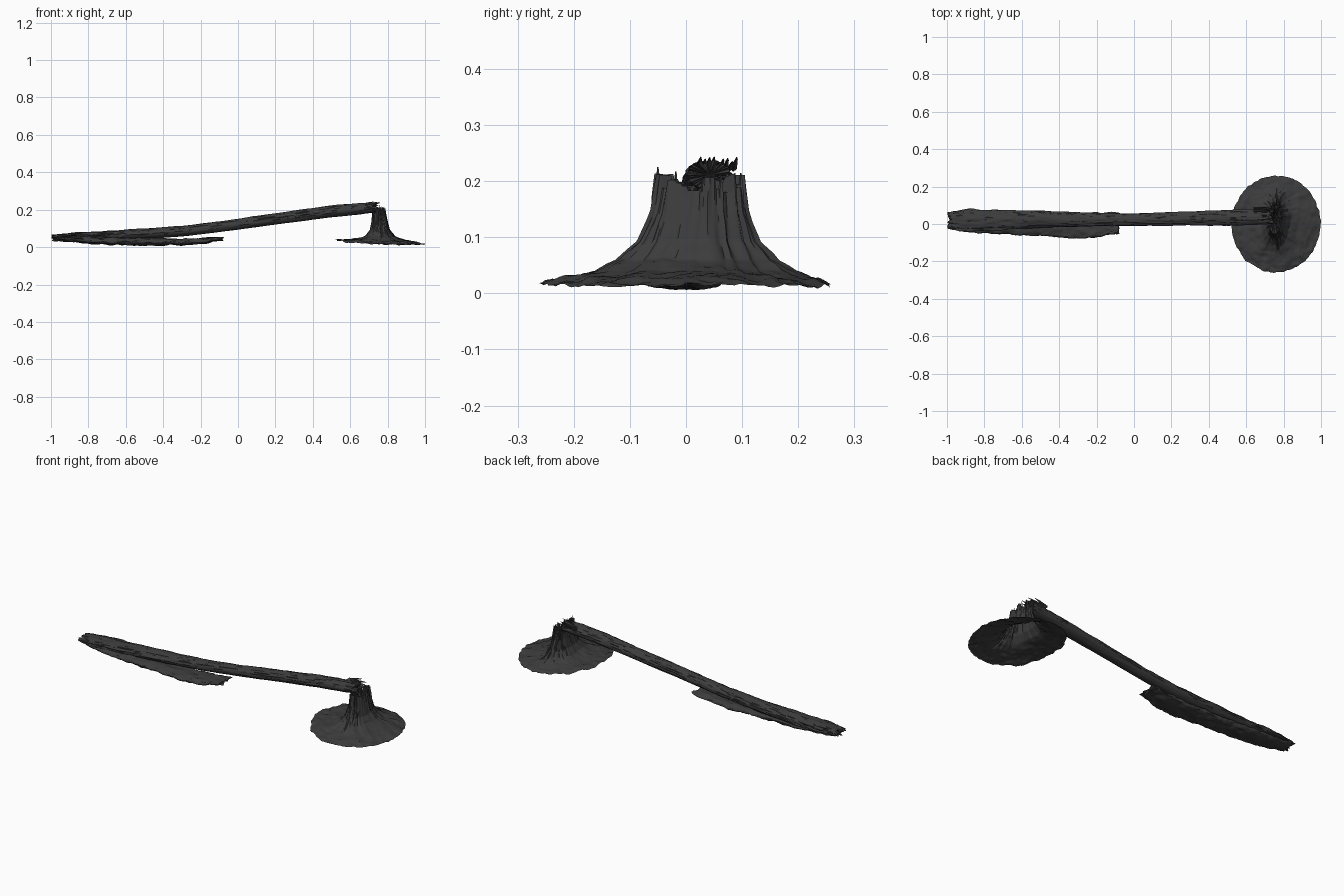
import bpy, math, random
from mathutils import Vector, noise

if "Cube" in bpy.data.objects:
    bpy.data.objects.remove(bpy.data.objects["Cube"])

random.seed(4)
TAU = math.tau
wood = bpy.data.materials.new("charred_wood")
wood.diffuse_color = (0.045, 0.045, 0.045, 1)
wood.use_nodes = True
wood.node_tree.nodes["Principled BSDF"].inputs["Base Color"].default_value = wood.diffuse_color


def lerp_rows(rows, t):
    """Smoothly interpolate rows of numbers keyed by their first entry."""
    for a, b in zip(rows, rows[1:]):
        if t <= b[0]:
            f = max(0, (t - a[0]) / (b[0] - a[0]))
            return [p + (q - p) * f for p, q in zip(a[1:], b[1:])]
    return rows[-1][1:]


def rough(x, y, z, seed=0):
    return noise.fractal(Vector((x, y, z + seed * 17.3)), 1.0, 2.0, 4)


def grid_mesh(name, rings, caps=()):
    n = len(rings[0])
    verts = [p for r in rings for p in r]
    faces = [(i * n + j, i * n + (j + 1) % n, (i + 1) * n + (j + 1) % n, (i + 1) * n + j)
             for i in range(len(rings) - 1) for j in range(n)]
    for c in caps:
        base = c * n if c >= 0 else (len(rings) + c) * n
        ring = rings[c]
        verts.append(sum((Vector(p) for p in ring), Vector()) / n)
        k = len(verts) - 1
        for j in range(n):
            a, b = base + j, base + (j + 1) % n
            faces.append((b, a, k) if c >= 0 else (a, b, k))
    me = bpy.data.meshes.new(name)
    me.from_pydata(verts, [], faces)
    ob = bpy.data.objects.new(name, me)
    bpy.context.collection.objects.link(ob)
    me.materials.append(wood)
    bpy.context.view_layer.objects.active = ob
    bpy.ops.object.select_all(action='DESELECT')
    ob.select_set(True)
    bpy.ops.object.mode_set(mode='EDIT')
    bpy.ops.mesh.select_all(action='SELECT')
    bpy.ops.mesh.normals_make_consistent(inside=False)
    bpy.ops.object.mode_set(mode='OBJECT')
    bpy.ops.object.shade_smooth_by_angle(angle=math.radians(35))
    return ob


# Stump: flared shell with roots and a broken, hollow top
# t, z, centre x, radius x, centre y, radius y
profile = [(0.0, .012, .76, .238, 0, .258), (.2, .026, .76, .19, 0, .215),
           (.4, .040, .758, .125, .008, .170), (.55, .060, .757, .078, .015, .135),
           (.7, .092, .757, .052, .019, .105), (.85, .145, .757, .040, .023, .085),
           (1.0, .195, .752, .034, .025, .078)]
N = 144
jag = []
while len(jag) < N:
    jag += [random.uniform(-.015, .022)] * random.randint(3, 8)
rings = []
for i in range(61):
    t = i / 60
    z, cx, rx, cy, ry = lerp_rows(profile, t)
    ring = []
    for j in range(N):
        a = TAU * j / N
        c, s = math.cos(a), math.sin(a)
        flat = max(0, 1 - t / .45)
        root = .07 * math.sin(5 * a + .8) * math.sin(math.pi * min(1, t / .9))
        fine = .09 * rough(c * 7, s * 7, t * 1.2) * min(1, t * 2)
        edge = .035 * rough(c * 5, s * 5, 3) * flat
        k = 1 + root + fine + edge
        x, y = cx + rx * c * k, cy + ry * s * k
        h = z + .026 * max(0, -c) ** 2 * max(0, 1 - t / .5) + .004 * max(0, s) * flat
        h += .009 * rough(x * 22, y * 22, 0, 2) * max(0, 1 - t)
        h += jag[j] * max(0, (t - .8) / .2)
        ring.append((x, y, max(h, .003)))
    rings.append(ring)
# inner wall of the broken top
for f, dz in ((.72, -.002), (.62, -.03), (.4, -.055)):
    ring = []
    for j in range(N):
        x, y, z = rings[60][j]
        ring.append((.752 + (x - .752) * f, .025 + (y - .025) * f,
                     z + dz + .012 * rough(x * 60, y * 60, f * 9)))
    rings.append(ring)
grid_mesh("stump", rings, caps=(-1,))

# Fallen trunk: x, centre y, centre z, radius y, radius z
path = [(-1.0, .020, .050, .045, .018), (-.9, .020, .052, .056, .022),
        (-.75, .022, .057, .054, .026), (-.5, .026, .070, .044, .028),
        (-.25, .024, .090, .036, .028), (0, .023, .122, .033, .029),
        (.25, .029, .157, .036, .030), (.5, .033, .190, .041, .031),
        (.65, .037, .205, .042, .030), (.74, .042, .211, .040, .025)]
N = 56
torn = [random.uniform(-.03, .012) for _ in range(N)]
torn_far = [random.uniform(0, .03) for _ in range(N)]
rings = []
for i in range(221):
    x0 = -1 + 1.74 * i / 220
    cy, cz, ry, rz = lerp_rows(path, x0)
    ring = []
    for j in range(N):
        a = TAU * j / N
        c, s = math.cos(a), math.sin(a)
        far = max(0, (-.5 - x0) / .5)
        top = .35 + .65 * max(0, min(1, s + .6))
        k = 1 + (.13 + .12 * far) * top * rough(x0 * 9, c * 4, s * 4, 5)
        x = x0 + torn[j] * max(0, (x0 - .66) / .08) + torn_far[j] * max(0, (-.93 - x0) / .07)
        ring.append((x, cy + ry * c * k, cz + rz * s * k))
    rings.append(ring)
grid_mesh("fallen_trunk", rings, caps=(0, -1))

# Bark mat lying on the ground beneath the trunk: x, y min, y max, z top, z bottom
mat = [(-.97, -.03, .065, .050, .038), (-.85, -.048, .070, .050, .024),
       (-.7, -.054, .066, .050, .013), (-.5, -.066, .062, .046, .010),
       (-.3, -.076, .062, .043, .010), (-.18, -.068, .062, .048, .020),
       (-.085, -.054, .060, .056, .036)]
N = 48
rings = []
for i in range(121):
    x = -.97 + .885 * i / 120
    lo, hi, zt, zb = lerp_rows(mat, x)
    ring = []
    for j in range(N):
        a = TAU * j / N
        c, s = math.cos(a), math.sin(a)
        c = math.copysign(abs(c) ** .7, c)
        y = (lo + hi) / 2 + (hi - lo) / 2 * c * (1 + .1 * rough(x * 22, c, 0, 8))
        z = (zt + zb) / 2 + (zt - zb) / 2 * s + .007 * rough(x * 18, y * 30, s, 9)
        ring.append((x + .02 * rough(y * 30, s, 2) * (x > -.13), y, max(.003, z)))
    rings.append(ring)
grid_mesh("ground_bark", rings, caps=(0, -1))


# Splinters: thin tapering shards
def splinter(name, p, q, w):
    p, q = Vector(p), Vector(q)
    d = (q - p).normalized()
    u = d.orthogonal().normalized()
    v = d.cross(u)
    shape = [(0, 1), (.6, .8), (1, .2)]
    grid_mesh(name, [[p.lerp(q, t) + (u * math.cos(TAU * j / 5) + v * math.sin(TAU * j / 5) * .6) * w * r
                      for j in range(5)] for t, r in shape], caps=(0, -1))


for y, h, x in ((-.050, .225, .755), (-.043, .212, .762), (-.018, .217, .765), (.03, .207, .785),
                (.062, .212, .783), (.098, .214, .76), (.101, .2, .75)):
    splinter("stump_splinter", (x, y, .13), (x, y, h), .008)
for i in range(9):
    y = .022 + .008 * i
    splinter("trunk_splinter", (.64, y, .222), (random.uniform(.72, .76), y + .004,
             random.uniform(.232, .243)), .007)
